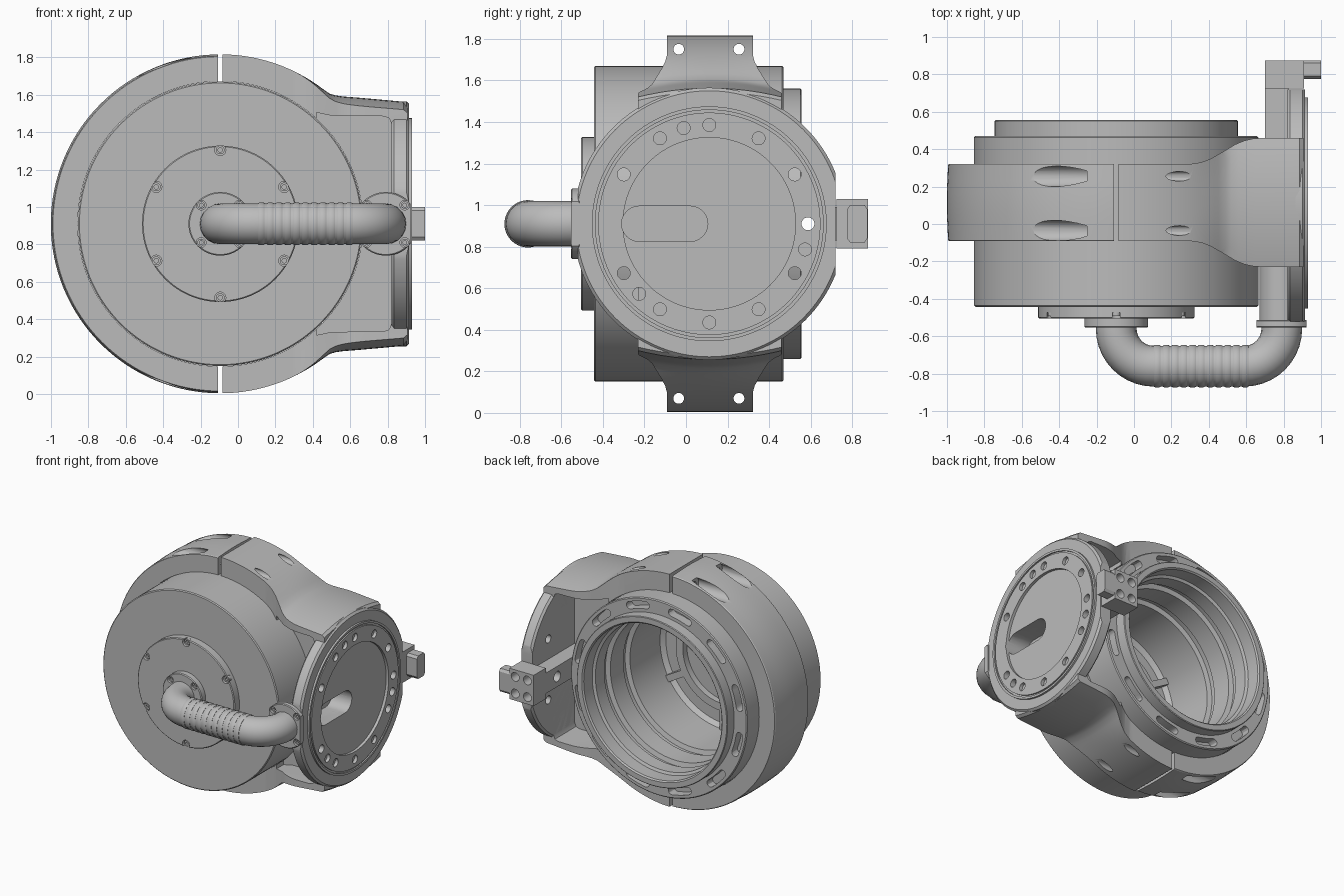
import bpy
import bmesh
from math import sin, cos, pi, radians, sqrt

cube = bpy.data.objects.get("Cube")
if cube:
    bpy.data.objects.remove(cube, do_unlink=True)

CX, CZ = -0.095, 0.91       # main drum axis (along y)
FY = 0.112                  # side flange axis (along x)
R = 0.906                   # clamp radius

grey = bpy.data.materials.new("cast_grey")
grey.use_nodes = True
grey.diffuse_color = (0.5, 0.5, 0.5, 1)
grey.node_tree.nodes["Principled BSDF"].inputs["Base Color"].default_value = grey.diffuse_color
parts = []


def finish(name, bm, keep=True):
    bmesh.ops.remove_doubles(bm, verts=bm.verts, dist=1e-5)
    bmesh.ops.recalc_face_normals(bm, faces=bm.faces)
    mesh = bpy.data.meshes.new(name)
    bm.to_mesh(mesh)
    bm.free()
    obj = bpy.data.objects.new(name, mesh)
    bpy.context.collection.objects.link(obj)
    mesh.materials.append(grey)
    if keep:
        parts.append(obj)
    return obj


def place(axis, t, u, v):
    return {"X": (t, u, v), "Y": (u, t, v), "Z": (u, v, t)}[axis]


def lathe(name, profile, axis, centre, segs=96, keep=True):
    """Closed (radius, position) profile turned about an axis."""
    bm = bmesh.new()
    rings = []
    for k in range(segs):
        a = 2 * pi * k / segs
        rings.append([bm.verts.new(place(axis, t, centre[0] + r * cos(a), centre[1] + r * sin(a)))
                      for r, t in profile])
    n = len(profile)
    for k in range(segs):
        p, q = rings[k], rings[(k + 1) % segs]
        for i in range(n):
            j = (i + 1) % n
            if profile[i][0] > 0 or profile[j][0] > 0:
                bm.faces.new((p[i], p[j], q[j], q[i]))
    return finish(name, bm, keep)


def cyl(name, axis, centre, r, lo, hi, segs=32, keep=True, b=0.0):
    return lathe(name, [(0, lo), (r - b, lo), (r, lo + b), (r, hi - b), (r - b, hi), (0, hi)]
                 if b else [(0, lo), (r, lo), (r, hi), (0, hi)], axis, centre, segs, keep)


def prism(name, axis, pts, lo, hi, keep=True):
    bm = bmesh.new()
    a, b = ([bm.verts.new(place(axis, t, u, v)) for u, v in pts] for t in (lo, hi))
    bm.faces.new(a)
    bm.faces.new(b)
    for i in range(len(pts)):
        j = (i + 1) % len(pts)
        bm.faces.new((a[i], a[j], b[j], b[i]))
    return finish(name, bm, keep)


def box(name, x0, x1, y0, y1, z0, z1, keep=True):
    return prism(name, "Z", [(x0, y0), (x1, y0), (x1, y1), (x0, y1)], z0, z1, keep)


def boolean(obj, tools, op="DIFFERENCE", delete=True):
    bpy.context.view_layer.objects.active = obj
    for tool in tools:
        mod = obj.modifiers.new("cut", "BOOLEAN")
        mod.operation, mod.object, mod.solver = op, tool, "EXACT"
        bpy.ops.object.modifier_apply(modifier=mod.name)
        if delete:
            bpy.data.objects.remove(tool, do_unlink=True)


def mirrored(pts, mid):
    return pts + [(u, 2 * mid - v) for u, v in reversed(pts)]


# Hollow drum housing with stepped bore and a raised rear lip
housing = lathe("drum_housing", [
    (0, -0.443), (0.753, -0.443), (0.76, -0.436), (0.76, 0.463), (0.753, 0.47), (0.65, 0.47),
    (0.65, 0.55), (0.645, 0.555), (0.605, 0.555), (0.595, 0.545), (0.595, 0.44), (0.575, 0.43),
    (0.575, 0.32), (0.6, 0.31), (0.6, 0.27), (0.565, 0.26), (0.565, 0.1), (0.585, 0.09),
    (0.585, 0.05), (0.55, 0.04), (0.55, -0.33), (0.52, -0.36), (0, -0.36)], "Y", (CX, CZ), 128)


def arc_slot(mid, span, r, w):
    pts = []
    for side in (1, -1):
        for i in range(7):
            a = mid + side * (span * i / 3 - span)
            pts.append((CX + (r + side * w) * cos(a), CZ + (r + side * w) * sin(a)))
        end = mid + side * span
        for i in range(1, 6):
            a = end + pi * i / 6 + (0 if side > 0 else pi)
            pts.append((CX + r * cos(end) + w * cos(a), CZ + r * sin(end) + w * sin(a)))
    return pts


boolean(housing, [prism("slot_cutter", "Y", arc_slot(radians(15 + 30 * k), radians(6), 0.703, 0.028),
                        0.40, 0.6, False) for k in range(12)])

# Floor ring and ribs inside the drum
lathe("inner_hub", [(0.34, -0.37), (0.4, -0.37), (0.4, -0.31), (0.34, -0.31)], "Y", (CX, CZ), 64)
for k in range(6):
    a = radians(60 * k + 30)
    c, s, w = cos(a), sin(a), 0.025
    prism("floor_rib", "Y", [(CX + r * c - t * s, CZ + r * s + t * c)
                             for r, t in ((0.38, -w), (0.56, -w), (0.56, w), (0.38, w))], -0.37, -0.31)


# Clamp bolt holes along x, shared by both clamp halves
def bolt_holes(r, lo, hi):
    return [cyl("bolt_cutter", "X", (y, CZ + s * 0.84), r, lo, hi, 24, False)
            for y in (-0.035, 0.255) for s in (-1, 1)]


# Left clamp half: crowned ring cut at the split
clamp = lathe("clamp_half", [
    (0.762, -0.092), (R - 0.012, -0.092), (R - 0.007, -0.085), (R - 0.003, 0), (R, 0.07), (R, 0.16),
    (R - 0.003, 0.23), (R - 0.007, 0.315), (R - 0.012, 0.322), (0.762, 0.322)], "Y", (CX, CZ), 128)
boolean(clamp, [box("split_cutter", CX - 0.012, 2, -1, 1, -1, 3, False)]
        + bolt_holes(0.026, -1.2, 0) + bolt_holes(0.055, -1.2, -0.25))

# Right clamp half flaring out into the flange bracket
outline = []
for i in range(25):
    x = CX + 0.012 + (0.44 - CX) * i / 24
    outline.append((x, CZ + sqrt(R * R - (x - CX) ** 2)))
outline += [(0.49, 1.606), (0.52, 1.597), (0.56, 1.591), (0.65, 1.584), (0.885, 1.563), (0.905, 1.545)]
bracket = prism("flange_bracket", "Y", mirrored(outline, CZ), -0.3, 0.53)
flare = [(-0.3, 0.322), (0.31, 0.322), (0.36, 0.33), (0.41, 0.349), (0.47, 0.383), (0.54, 0.425),
         (0.59, 0.446), (0.64, 0.457), (0.69, 0.46), (1.1, 0.46)]
boolean(bracket, [prism("flare_tool", "Z", mirrored(flare, 0.115), -1, 3, False)], "INTERSECT")

# Crown the flared end so its long edges drop away from the middle
bm = bmesh.new()
bm.from_mesh(bracket.data)
for i in range(-5, 6):
    bmesh.ops.bisect_plane(bm, geom=bm.verts[:] + bm.edges[:] + bm.faces[:], dist=1e-5,
                           plane_co=(0, 0.115 + 0.06 * i, 0), plane_no=(0, 1, 0))
for v in bm.verts:
    t = min(max((v.co.x - 0.3) / 0.25, 0), 1)
    drop = 0.065 * t * t * (3 - 2 * t) * ((v.co.y - 0.115) / 0.345) ** 2
    v.co.z = CZ + (v.co.z - CZ) * (1 - drop)
bm.to_mesh(bracket.data)
bm.free()

pocket = [(0.42, 1.505), (0.5, 1.488), (0.78, 1.485), (0.808, 1.475), (0.82, 1.445)]
boolean(bracket, [cyl("bore_cutter", "Y", (CX, CZ), 0.762, -1, 1, 128, False),
                  prism("front_pocket", "Y", mirrored(pocket, CZ), -0.6, -0.04, False),
                  prism("rear_pocket", "Y", mirrored(pocket, CZ), 0.2, 0.8, False)]
        + bolt_holes(0.026, -0.2, 0.8))

# Round side flange with raised rim, recess and bolt circle
flange = lathe("side_flange", [
    (0, 0.82), (0.64, 0.82), (0.655, 0.835), (0.655, 0.9), (0.64, 0.915), (0.565, 0.915), (0.565, 0.93),
    (0.548, 0.93), (0.548, 0.92), (0.535, 0.92), (0.535, 0.93), (0.415, 0.93), (0.415, 0.908),
    (0, 0.908)], "X", (FY, CZ), 128)
tools = [box("flat_cutter", 0.5, 1.2, 0.72, 1.2, 0, 2, False),
         box("flat_cutter", 0.5, 1.2, -1.2, -0.52, 0, 2, False)]
for k in range(12):
    if k != 6:
        a = radians(30 * k)
        tools.append(cyl("hole", "X", (FY + 0.475 * cos(a), CZ + 0.475 * sin(a)), 0.031, 0.7, 1.1, 24, False))
for deg in (105, 225, -15):
    a = radians(deg)
    tools.append(cyl("dowel", "X", (FY + 0.477 * cos(a), CZ + 0.477 * sin(a)), 0.031, 0.88, 1.1, 24, False))
boolean(flange, tools)

# Cable elbow behind the flange, opened by a rounded slot
elbow = cyl("cable_elbow", "Y", (0.785, CZ), 0.115, -0.53, 0.12, 40)
slot = [(y + 0.085 * cos(radians(d)), CZ + 0.085 * sin(radians(d)))
        for y, start in ((-0.225, 90), (0.02, -90)) for d in range(start, start + 181, 15)]
slot_tool = prism("cable_slot", "X", slot, 0.74, 1.1, False)
for part in (elbow, flange, bracket):
    boolean(part, [slot_tool], delete=False)
bpy.data.objects.remove(slot_tool, do_unlink=True)

# Rear block on an arm
arm = box("rear_arm", 0.70, 0.825, 0.15, 0.74, CZ - 0.08, CZ + 0.08)
boolean(arm, [cyl("arm_hole", "X", (0.585, CZ), 0.04, 0.5, 1, 24, False)])
head = box("rear_block", 0.70, 0.91, 0.725, 0.875, CZ - 0.12, CZ + 0.12)
boolean(head, [cyl("block_hole", "Y", (x, CZ + s * 0.065), 0.034, 0.78, 1, 24, False)
               for x in (0.755, 0.86) for s in (-1, 1)])
nose = [(0.775, 0.98), (0.79, 1.0), (0.86, 1.0), (0.873, 0.98)]
prism("block_nose", "X", mirrored(nose, CZ), 0.9, 1.0)


# Counterbored screws facing the front
def screws(plate, spots, front, r):
    for x, z in spots:
        boolean(plate, [cyl("counterbore", "Y", (x, z), r, front - 0.1, front + 0.033, 20, False)])
        h = r * 0.78
        lathe("screw", [(0, front + 0.036), (h, front + 0.036), (h, front + 0.012), (h * 0.5, front + 0.012),
                        (h * 0.5, front + 0.026), (0, front + 0.026)], "Y", (x, z), 18)


# Front cover
cover = cyl("front_cover", "Y", (CX, CZ), 0.418, -0.505, -0.43, 96, b=0.006)
screws(cover, [(CX + 0.395 * cos(radians(d)), CZ + 0.395 * sin(radians(d))) for d in range(30, 390, 60)],
       -0.505, 0.03)

# Cable collars
LEG = 0.79
collar = cyl("flange_collar", "Y", (LEG, CZ), 0.17, -0.554, -0.512, 64, b=0.006)
boolean(collar, [box("trim", 0.922, 1.2, -1, 0, 0, 2, False), box("trim", 0.4, 0.655, -1, 0, 0, 2, False)])
hub = cyl("drum_collar", "Y", (CX, CZ), 0.17, -0.554, -0.49, 64, b=0.006)
for plate, x in ((hub, CX), (collar, LEG)):
    screws(plate, [(x + sx * 0.102, CZ + sz * 0.1) for sx in (-1, 1) for sz in (-1, 1)], -0.554, 0.026)

# Cable: U-shaped pipe with a corrugated middle
B, YF = 0.2, -0.76
turn = [radians(9 * i) for i in range(11)]
path = [(CX, -0.5)]
path += [(CX + B - B * cos(a), YF + B - B * sin(a)) for a in turn]
path += [(LEG - B + B * sin(a), YF + B - B * cos(a)) for a in turn]
path += [(LEG, -0.5)]
curve = bpy.data.curves.new("cable_pipe", "CURVE")
curve.dimensions = "3D"
curve.bevel_depth, curve.bevel_resolution, curve.use_fill_caps = 0.109, 8, True
spline = curve.splines.new("POLY")
spline.points.add(len(path) - 1)
for p, (x, y) in zip(spline.points, path):
    p.co = (x, y, CZ, 1)
pipe = bpy.data.objects.new("cable_pipe", curve)
bpy.context.collection.objects.link(pipe)
curve.materials.append(grey)
bpy.ops.object.select_all(action="DESELECT")
pipe.select_set(True)
bpy.context.view_layer.objects.active = pipe
bpy.ops.object.convert(target="MESH")
parts.append(bpy.context.view_layer.objects.active)
for i in range(11):
    x = 0.125 + 0.047 * i
    lathe("cable_ridge", [(0.095, x - 0.018), (0.11, x - 0.018), (0.114, x - 0.01), (0.114, x + 0.01),
                          (0.11, x + 0.018), (0.095, x + 0.018)], "X", (YF, CZ), 40)

# Smooth curved faces, keep edges sharp
bpy.ops.object.select_all(action="DESELECT")
for obj in parts:
    obj.select_set(True)
bpy.context.view_layer.objects.active = parts[0]
bpy.ops.object.shade_smooth_by_angle(angle=radians(30))
